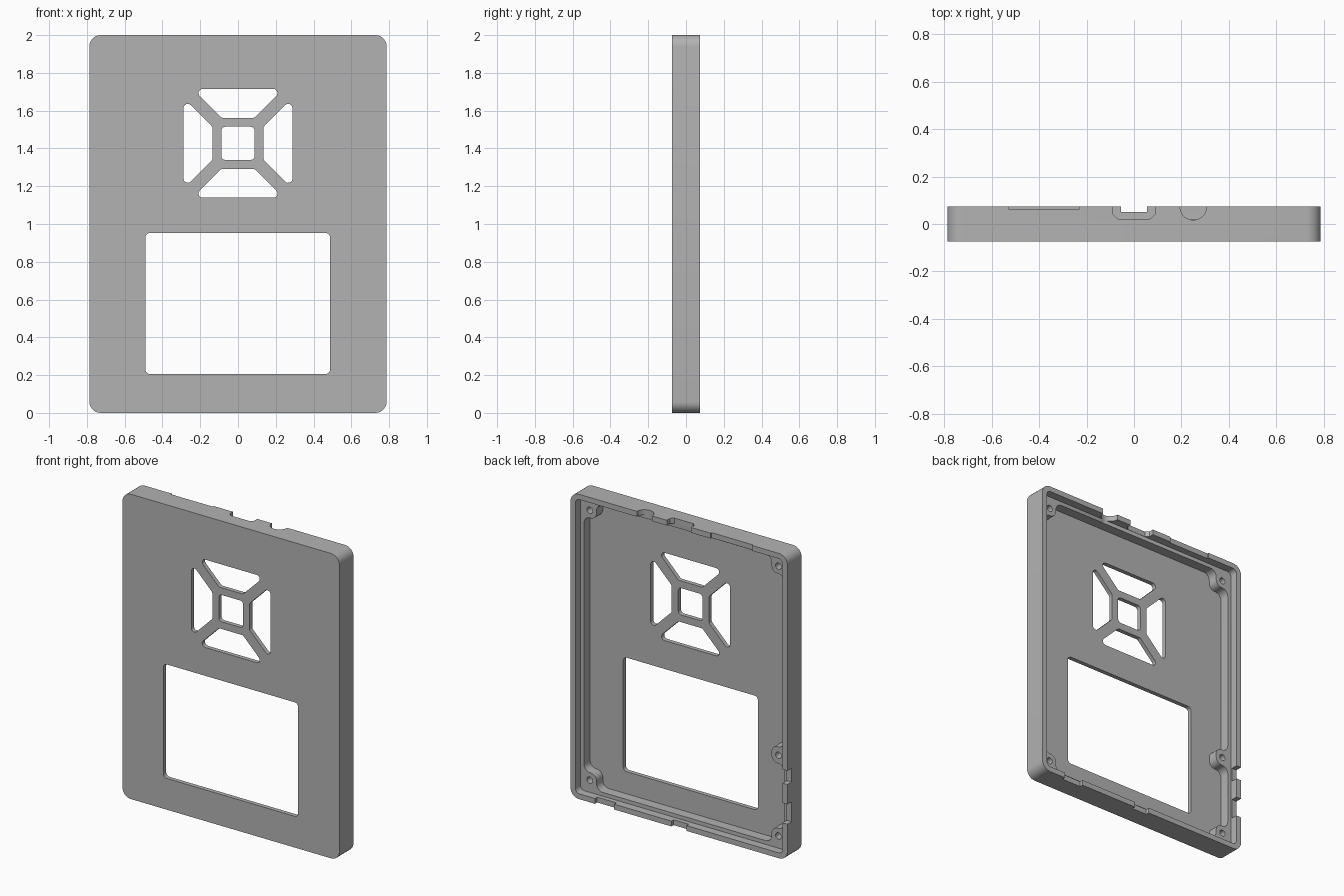
import bpy, bmesh, math
from mathutils import Vector

if "Cube" in bpy.data.objects:
    bpy.data.objects.remove(bpy.data.objects["Cube"])

grey = bpy.data.materials.new("plain_grey")
grey.use_nodes = True
grey.diffuse_color = (0.45, 0.45, 0.45, 1)
grey.node_tree.nodes["Principled BSDF"].inputs["Base Color"].default_value = (0.45, 0.45, 0.45, 1)

FRONT, BACK = -0.073, 0.073
FLOOR, LEDGE = -0.045, 0.02      # inside of the face plate, top of the inner wall
W, H = 0.787, 2.0


def rounded(points, radius, steps=7):
    """Round every corner of a polygon, convex or concave."""
    out = []
    pts = [Vector(p) for p in points]
    for i, p in enumerate(pts):
        a = (pts[i - 1] - p).normalized()
        b = (pts[(i + 1) % len(pts)] - p).normalized()
        half = a.angle(b) / 2
        centre = p + (a + b).normalized() * (radius / math.sin(half))
        reach = radius / math.tan(half)
        start, end = p + a * reach - centre, p + b * reach - centre
        first = math.atan2(start.y, start.x)
        sweep = math.atan2(end.y, end.x) - first
        sweep = (sweep + math.pi) % math.tau - math.pi
        for k in range(steps + 1):
            t = first + sweep * k / steps
            out.append((centre.x + radius * math.cos(t), centre.y + radius * math.sin(t)))
    return out


def box(x0, x1, z0, z1):
    return [(x0, z0), (x1, z0), (x1, z1), (x0, z1)]


def disc(x, z, r, n=32):
    return [(x + r * math.cos(math.tau * i / n), z + r * math.sin(math.tau * i / n)) for i in range(n)]


def prism(name, outline, d0, d1, axis="y"):
    """Extrude an outline along one axis."""
    place = {"y": lambda u, v, d: (u, d, v),
             "z": lambda u, v, d: (u, v, d),
             "x": lambda u, v, d: (d, u, v)}[axis]
    bm = bmesh.new()
    low = [bm.verts.new(place(u, v, d0)) for u, v in outline]
    high = [bm.verts.new(place(u, v, d1)) for u, v in outline]
    bm.faces.new(low)
    bm.faces.new(high)
    for i in range(len(low)):
        bm.faces.new((low[i - 1], low[i], high[i], high[i - 1]))
    bmesh.ops.recalc_face_normals(bm, faces=bm.faces)
    mesh = bpy.data.meshes.new(name)
    bm.to_mesh(mesh)
    bm.free()
    mesh.materials.append(grey)
    obj = bpy.data.objects.new(name, mesh)
    bpy.context.scene.collection.objects.link(obj)
    return obj


# Solid case blank
case = prism("case_shell", rounded(box(-W, W, 0, H), 0.06), FRONT, BACK)


def cut(outline, d0, d1, axis="y"):
    cutter = prism("cutter", outline, d0, d1, axis)
    cutter.hide_render = True
    mod = case.modifiers.new("cut", "BOOLEAN")
    mod.operation, mod.solver, mod.object = "DIFFERENCE", "EXACT", cutter
    bpy.context.view_layer.objects.active = case
    bpy.ops.object.modifier_apply(modifier=mod.name)
    bpy.data.objects.remove(cutter)


# Shallow recess inside the outer lip
lip = 0.035
cut(rounded(box(-W + lip, W - lip, lip, H - lip), 0.03), LEDGE, 0.2)

# Deep cavity whose outline steps around the screw posts
X, B = W - 0.06, 0.06
px, pz = 0.635, 0.165
mid = 0.645
cavity = [(-px, B), (px, B), (px, pz), (X, pz), (X, H - pz), (px, H - pz),
          (px, H - B), (-px, H - B), (-px, H - pz), (-X, H - pz),
          (-X, mid + 0.055), (-px, mid + 0.055), (-px, mid - 0.055), (-X, mid - 0.055),
          (-X, pz), (-px, pz)]
cut(rounded(cavity, 0.044), FLOOR, 0.2)

# Screw holes
for x, z in [(0.685, 0.115), (-0.685, 0.115), (0.685, 1.885), (-0.685, 1.885), (-0.685, mid)]:
    cut(disc(x, z, 0.021), -0.035, 0.2)

# Display window
cut(rounded(box(-0.49, 0.487, 0.205, 0.953), 0.025), -0.2, 0.0)

# Speaker grille: central square and four trapezoids around it
gz = 1.427
cut(rounded(box(-0.088, 0.088, gz - 0.088, gz + 0.088), 0.022), -0.2, 0.0)
trapezoid = rounded([(-0.087, 0.135), (0.087, 0.135), (0.24, 0.288), (-0.24, 0.288)], 0.022)
for c, s in [(1, 0), (0, 1), (-1, 0), (0, -1)]:
    cut([(c * u - s * v, gz + s * u + c * v) for u, v in trapezoid], -0.2, 0.0)

# Connector notches in the top wall
top = (1.93, 2.1, "z")
cut(box(-0.53, -0.23, 0.063, 0.2), *top)
cut([(-0.088, 0.2), (-0.088, 0.04), (-0.068, 0.022), (0.068, 0.022), (0.088, 0.04), (0.088, 0.2)], *top)
cut(disc(0.25, BACK, 0.056), *top)

# Notches in the bottom wall
for x0, x1 in [(-0.055, 0.055), (0.47, 0.61)]:
    cut(box(x0, x1, 0.05, 0.2), -0.1, 0.05, "z")

# Notches in the side wall
for z0, z1 in [(0.5, 0.59), (0.24, 0.37)]:
    cut(box(0.03, 0.2, z0, z1), -0.9, -0.74, "x")

# Smooth the rounded corners, keep the edges crisp
bpy.ops.object.select_all(action="DESELECT")
case.select_set(True)
bpy.context.view_layer.objects.active = case
bpy.ops.object.shade_smooth_by_angle(angle=math.radians(30))
